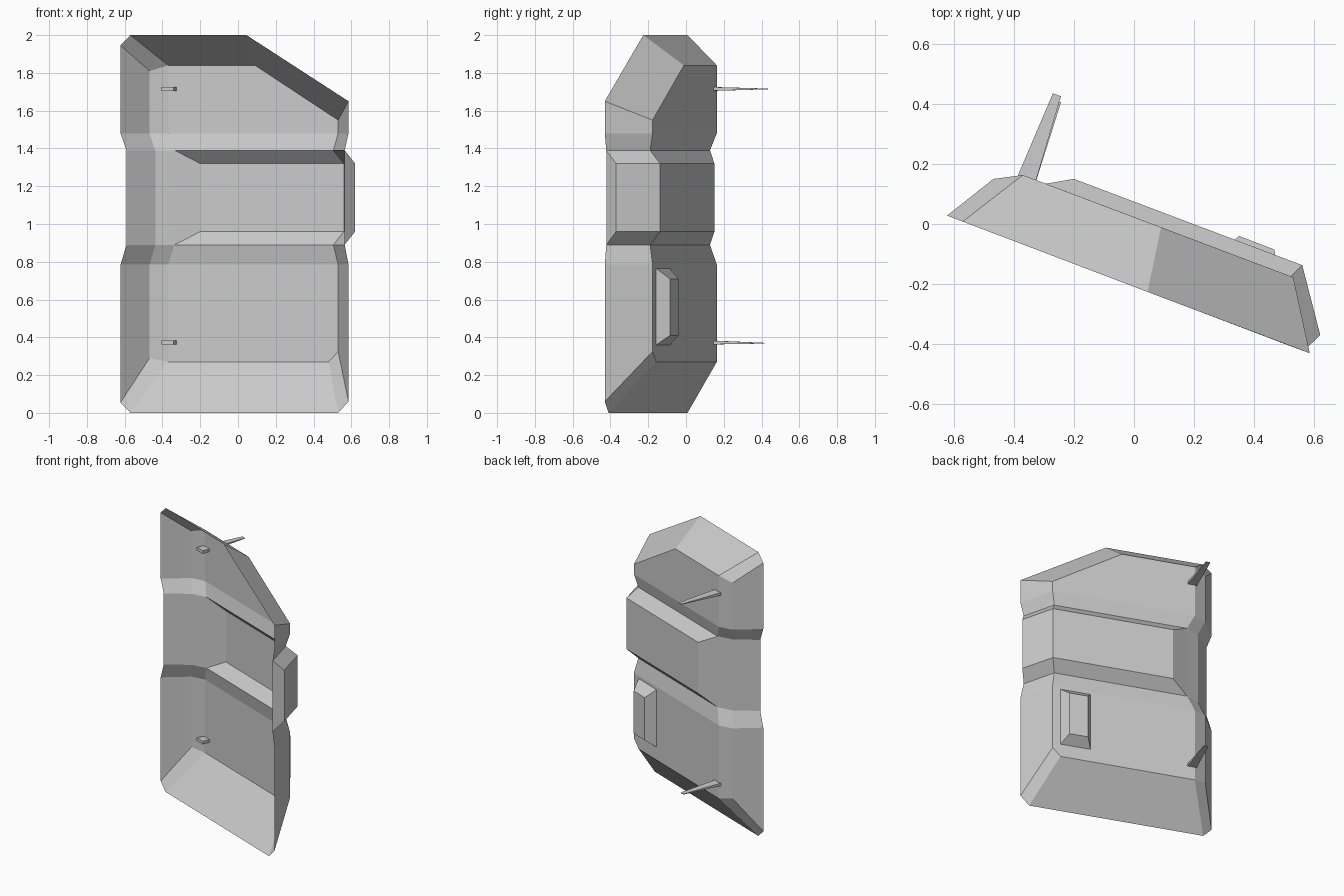
import bpy, bmesh

if "Cube" in bpy.data.objects:
    bpy.data.objects.remove(bpy.data.objects["Cube"])


def make_object(name, faces):
    """Build an open or closed flat-shaded part from polygons given as point lists."""
    bm = bmesh.new()
    for pts in faces:
        bm.faces.new([bm.verts.new(p) for p in pts])
    bmesh.ops.remove_doubles(bm, verts=bm.verts, dist=0.0005)
    bmesh.ops.recalc_face_normals(bm, faces=bm.faces)
    # outer side of the door faces +y
    if sum(f.normal.y * f.calc_area() for f in bm.faces) < -0.01:
        bmesh.ops.reverse_faces(bm, faces=bm.faces)
    mesh = bpy.data.meshes.new(name)
    bm.to_mesh(mesh)
    bm.free()
    obj = bpy.data.objects.new(name, mesh)
    bpy.context.collection.objects.link(obj)
    return obj


def row(profile, zs):
    """Lift a plan profile to one height, or to a height per point."""
    if not isinstance(zs, (list, tuple)):
        zs = [zs] * len(profile)
    return [(x, y, z) for (x, y), z in zip(profile, zs)]


def strip(a, b):
    return [[a[i], a[i + 1], b[i + 1], b[i]] for i in range(len(a) - 1)]


# Plan profiles: front rim, left shoulder, back panel, right rim
full = [(-0.622, 0.028), (-0.468, 0.15), (-0.37, 0.163), (0.53, -0.177), (0.585, -0.43)]
waist = [(-0.59, 0.016), (-0.438, 0.112), (-0.335, 0.127), (0.505, -0.19), (0.565, -0.422)]
band = [(-0.2, 0.15), (0.56, -0.137), (0.62, -0.37)]

r0 = row(full, [0.055, 0.29, 0.27, 0.325, 0.06])
r1 = row(full, 0.785)
r2 = row(waist, 0.89)
r3 = row(waist, 1.39)
r4 = row(full, 1.48)
r5 = row(full, [1.945, 1.81, 1.84, 1.55, 1.65])

# Clipped corners of the bottom and top edges
bl, br, db = (-0.57, 0.008, 0), (0.53, -0.41, 0), (0.48, -0.158, 0.27)
tl, tr, k = (-0.57, 0.008, 2), (0.045, -0.226, 2), (0.09, -0.011, 1.84)

# Door shell, open towards the front
A, B, C, D, E = range(5)
shell = strip(r1, r2) + strip(r3, r4) + strip(r2[:3], r3[:3])
for edge, inner in ((r0, r1), (r5, r4)):
    shell += strip(edge[:3], inner[:3]) + strip(edge[3:], inner[3:])
shell += [
    [r0[C], db, r0[D], r1[D], r1[C]],
    [r4[C], r4[D], r5[D], k, r5[C]],
    [r0[A], bl, r0[C], r0[B]], [bl, br, db, r0[C]], [br, r0[E], r0[D], db],
    [r5[A], tl, r5[C], r5[B]], [tl, tr, k, r5[C]], [tr, r5[E], r5[D], k],
]

# Raised band across the middle, wrapping around the right edge
b0, b1 = row(band, 0.96), row(band, 1.32)
shell += strip(r2[2:], b0) + strip(b0, b1) + strip(b1, r3[2:])
shell += [[r2[i], b0[j], b1[j], r3[i]] for i, j in ((C, 0), (E, 2))]
make_object("door_shell", shell)

# Handle: tapered block on the back panel
base = [(0.29, -0.086, z) for z in (0.36, 0.765)] + [(0.48, -0.158, z) for z in (0.765, 0.36)]
top = [(0.35, -0.04, z) for z in (0.41, 0.71)] + [(0.467, -0.085, z) for z in (0.71, 0.41)]
make_object("door_handle", strip(base + base[:1], top + top[:1]) + [top])

# Hinge spikes: tapered bars through the left side of the panel
for name, z, dy, dz in (("upper_hinge", 1.715, 0.0, 0.0), ("lower_hinge", 0.373, -0.02, -0.004)):
    root = [(-0.405, 0.118, z - 0.011), (-0.341, 0.095, z - 0.011),
            (-0.341, 0.095, z + 0.011), (-0.405, 0.118, z + 0.011)]
    tip = [(-0.27, 0.435 + dy, z + dz - 0.002), (-0.243, 0.425 + dy, z + dz - 0.002),
           (-0.243, 0.425 + dy, z + dz + 0.002), (-0.27, 0.435 + dy, z + dz + 0.002)]
    make_object(name, strip(root + root[:1], tip + tip[:1]) + [root, tip])
